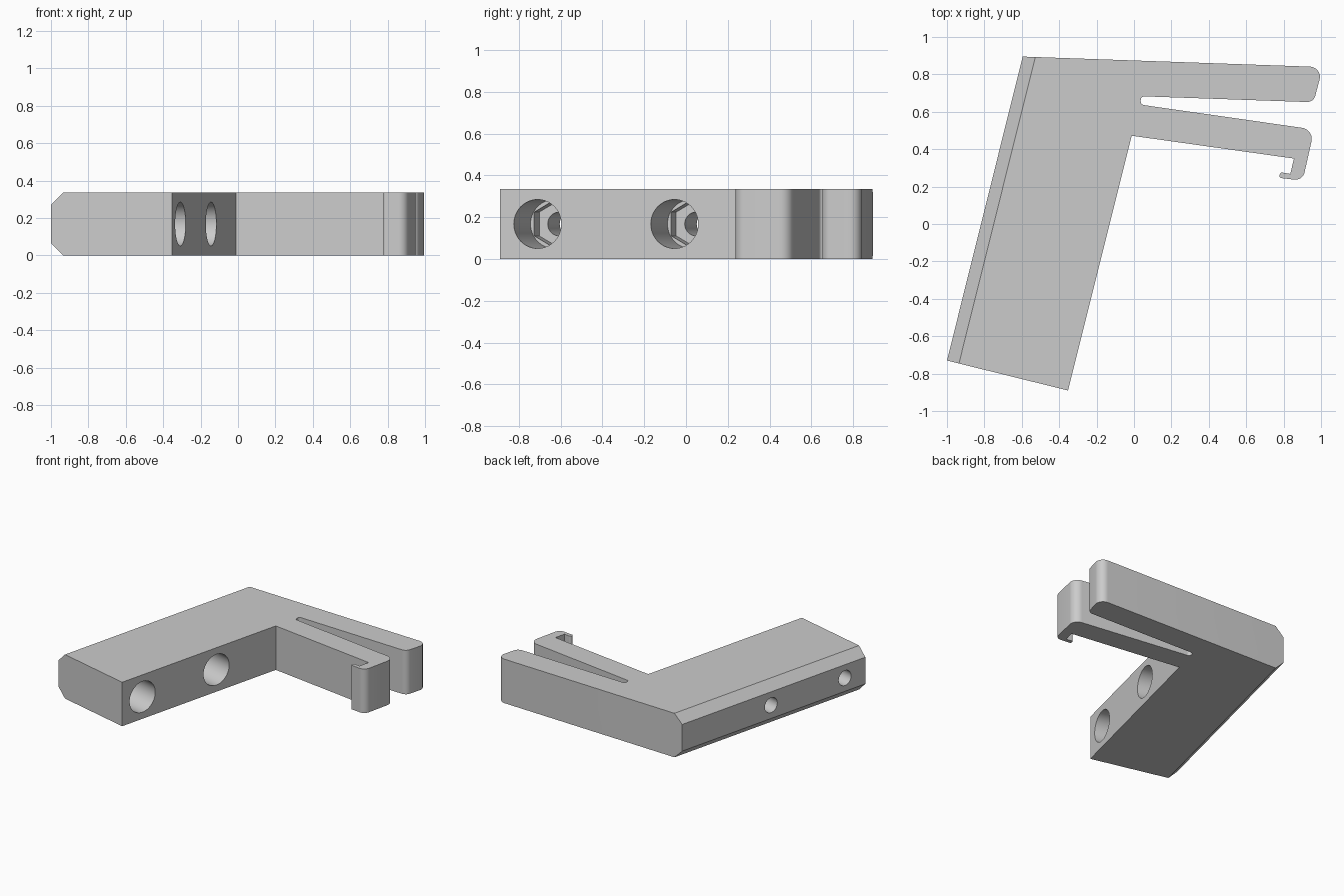
import bpy, bmesh, math
from mathutils import Vector, Matrix

cube = bpy.data.objects.get("Cube")
if cube:
    bpy.data.objects.remove(cube, do_unlink=True)

HEIGHT = 0.335
CHAMFER = 0.066

grey = bpy.data.materials.new("light grey plastic")
grey.use_nodes = True
grey.diffuse_color = (0.6, 0.6, 0.6, 1)
grey.node_tree.nodes["Principled BSDF"].inputs["Base Color"].default_value = (0.6, 0.6, 0.6, 1)


def rounded(corners, steps=10):
    """Outline points from (x, y, fillet radius) corners."""
    out = []
    for i, (x, y, r) in enumerate(corners):
        p = Vector((x, y))
        if r == 0:
            out.append(p)
            continue
        u = (Vector(corners[i - 1][:2]) - p).normalized()
        v = (Vector(corners[(i + 1) % len(corners)][:2]) - p).normalized()
        half = u.angle(v) / 2
        centre = p + (u + v).normalized() * r / math.sin(half)
        start = p + u * r / math.tan(half) - centre
        end = p + v * r / math.tan(half) - centre
        sweep = start.angle_signed(end)
        for k in range(steps + 1):
            out.append(centre + Matrix.Rotation(-sweep * k / steps, 2) @ start)
    return out


def ring(radius, sides):
    return [Vector((radius * math.cos(math.tau * k / sides),
                    radius * math.sin(math.tau * k / sides))) for k in range(sides)]


def prism(name, points, low, high, matrix=Matrix(), chamfer=0):
    """Extrude an outline; optionally chamfer the last side's long edges."""
    bm = bmesh.new()
    base = [bm.verts.new((p.x, p.y, low)) for p in points]
    top = [bm.verts.new((p.x, p.y, high)) for p in points]
    bm.faces.new(base)
    bm.faces.new(top)
    for i in range(len(points)):
        bm.faces.new((base[i - 1], base[i], top[i], top[i - 1]))
    bmesh.ops.recalc_face_normals(bm, faces=bm.faces)
    if chamfer:
        edges = [bm.edges.get((loop[-1], loop[0])) for loop in (base, top)]
        bmesh.ops.bevel(bm, geom=edges, offset=chamfer, offset_type='OFFSET',
                        segments=1, profile=0.5, affect='EDGES')
    bm.transform(matrix)
    mesh = bpy.data.meshes.new(name)
    bm.to_mesh(mesh)
    bm.free()
    mesh.materials.append(grey)
    obj = bpy.data.objects.new(name, mesh)
    bpy.context.collection.objects.link(obj)
    return obj


# Bracket outline: fixed arm, slot, sprung arm with hook, mounting leg
outline = rounded([
    (-0.595, 0.895, 0),
    (1.01, 0.839, 0.055), (0.96, 0.651, 0.045),
    (0.036, 0.683, 0.02), (0.036, 0.638, 0.02),
    (0.963, 0.505, 0.06), (0.902, 0.232, 0.05),
    (0.775, 0.247, 0.013), (0.782, 0.277, 0.013),
    (0.836, 0.268, 0), (0.855, 0.35, 0),
    (-0.012, 0.472, 0), (-0.353, -0.89, 0), (-1.0, -0.73, 0),
])
bracket = prism("clip_bracket", outline, 0, HEIGHT, chamfer=CHAMFER)

# Two stepped screw holes: wide bore, hexagonal nut pocket, narrow through hole
axis = Vector((-0.97, 0.242, 0)).normalized()
up = Vector((0, 0, 1))
side = axis.cross(up)
bores = [("bore", ring(0.117, 48), -0.1, 0.33),
         ("nut_pocket", ring(0.114, 6), 0.2, 0.43),
         ("screw_hole", ring(0.057, 32), 0.25, 0.9)]

bpy.context.view_layer.objects.active = bracket
for x, y in ((-0.308, -0.71), (-0.144, -0.055)):
    place = Matrix((up, side, axis)).transposed().to_4x4()
    place.translation = (x, y, HEIGHT / 2)
    for name, points, low, high in bores:
        cutter = prism(name + "_cutter", points, low, high, place)
        cutter.hide_render = True
        mod = bracket.modifiers.new(name, 'BOOLEAN')
        mod.operation = 'DIFFERENCE'
        mod.solver = 'EXACT'
        mod.object = cutter
        bpy.ops.object.modifier_apply(modifier=mod.name)
        bpy.data.objects.remove(cutter, do_unlink=True)

# Smooth the rounded parts, keep the hard edges crisp
bpy.ops.object.select_all(action='DESELECT')
bracket.select_set(True)
bpy.ops.object.shade_smooth_by_angle(angle=math.radians(30))
